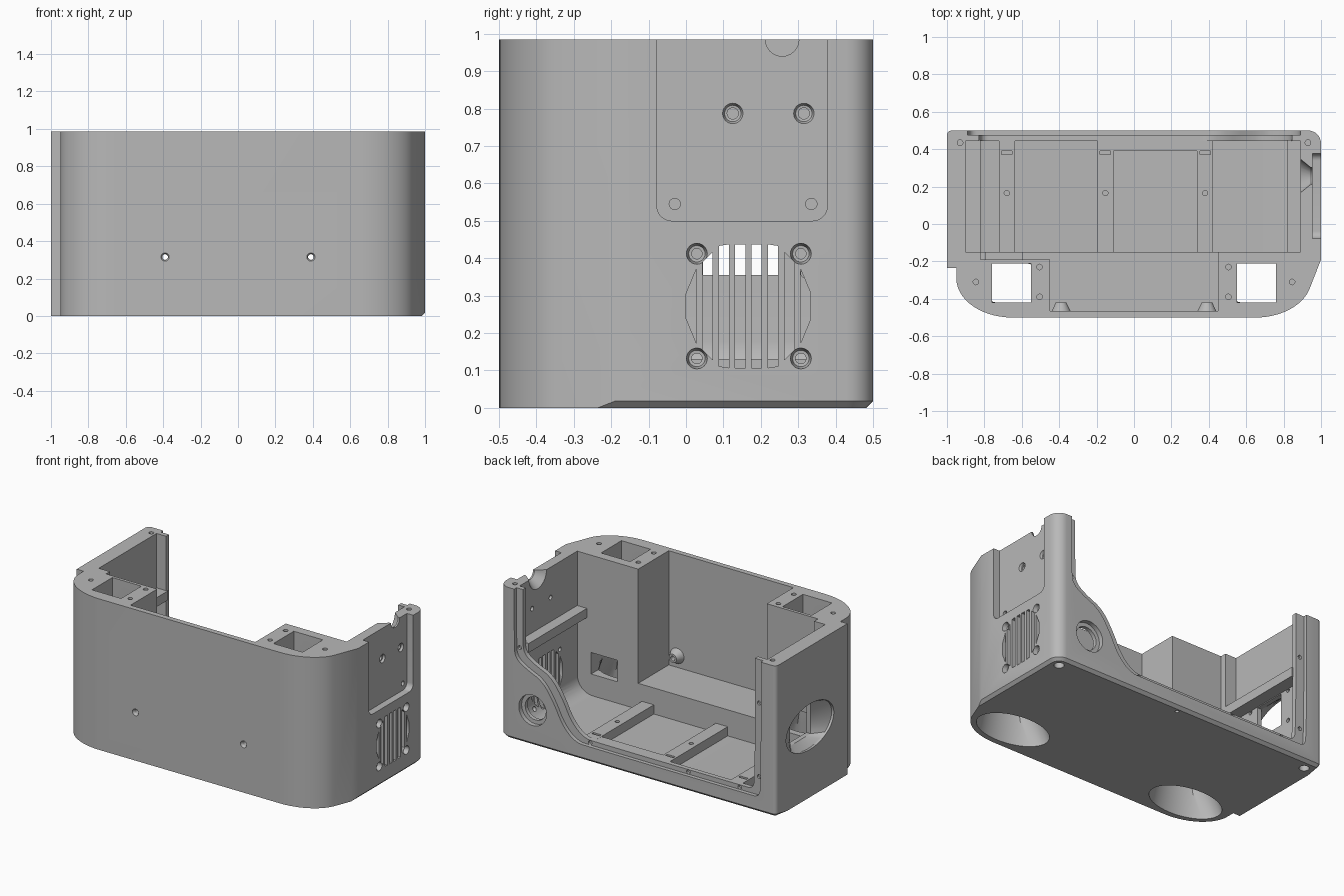
import bpy, bmesh, math
from mathutils import Vector

if "Cube" in bpy.data.objects:
    bpy.data.objects.remove(bpy.data.objects["Cube"])

H = 0.985
grey = bpy.data.materials.new("light_grey")
grey.diffuse_color = (0.48, 0.48, 0.48, 1)
grey.use_nodes = True
grey.node_tree.nodes["Principled BSDF"].inputs["Base Color"].default_value = grey.diffuse_color


def place(axis, u, v, d):
    return {"x": (d, u, v), "y": (u, d, v), "z": (u, v, d)}[axis]


def loft(name, axis, rings):
    """Solid through a list of (depth, [(u, v), ...]) sections."""
    bm = bmesh.new()
    vs = [[bm.verts.new(place(axis, u, v, d)) for u, v in pts] for d, pts in rings]
    n = len(vs[0])
    for a, b in zip(vs, vs[1:]):
        for i in range(n):
            bm.faces.new((a[i], a[(i + 1) % n], b[(i + 1) % n], b[i]))
    bm.faces.new(vs[0])
    bm.faces.new(vs[-1])
    bmesh.ops.recalc_face_normals(bm, faces=bm.faces)
    me = bpy.data.meshes.new(name)
    bm.to_mesh(me)
    bm.free()
    me.materials.append(grey)
    ob = bpy.data.objects.new(name, me)
    bpy.context.collection.objects.link(ob)
    return ob


def prism(name, axis, pts, lo, hi):
    return loft(name, axis, [(lo, pts), (hi, pts)])


def box(name, x0, x1, y0, y1, z0, z1):
    return prism(name, "z", [(x0, y0), (x1, y0), (x1, y1), (x0, y1)], z0, z1)


def oval(cu, cv, ru, rv=None, n=24):
    rv = rv or ru
    return [(cu + ru * math.cos(math.tau * i / n), cv + rv * math.sin(math.tau * i / n)) for i in range(n)]


def square(cu, cv, r, n=48):
    out = []
    for i in range(n):
        c, s = math.cos(math.tau * i / n), math.sin(math.tau * i / n)
        m = max(abs(c), abs(s))
        out.append((cu + r * c / m, cv + r * s / m))
    return out


def rod(axis, u, v, *steps):
    """Turned cutter: steps are (depth, radius)."""
    return loft("cutter", axis, [(d, oval(u, v, r)) for d, r in steps])


def arc(cx, cy, rx, ry, a0, a1, n=8):
    return [(cx + rx * math.cos(math.radians(a0 + (a1 - a0) * i / n)),
             cy + ry * math.sin(math.radians(a0 + (a1 - a0) * i / n))) for i in range(n + 1)]


def cut(target, cutter, op="DIFFERENCE"):
    m = target.modifiers.new("cut", "BOOLEAN")
    m.operation, m.object, m.solver = op, cutter, "EXACT"
    bpy.context.view_layer.objects.active = target
    bpy.ops.object.modifier_apply(modifier=m.name)
    bpy.data.objects.remove(cutter, do_unlink=True)


def smooth_path(pts, times=2):
    for _ in range(times):
        out = [pts[0]]
        for a, b in zip(pts, pts[1:]):
            a, b = Vector(a), Vector(b)
            out += [tuple(a.lerp(b, 0.25)), tuple(a.lerp(b, 0.75))]
        pts = out + [pts[-1]]
    return pts


# Outer block with rounded corners and chamfered foot
plan = (arc(0.93, 0.43, 0.07, 0.07, 0, 90) + arc(-0.975, 0.475, 0.025, 0.025, 90, 180, 4)
        + [(-1, -0.235), (-0.95, -0.235)] + arc(-0.65, -0.29, 0.3, 0.21, 180, 270, 14)
        + arc(0.65, -0.29, 0.3, 0.21, 270, 343, 12) + [(1, -0.19)])
shell = prism("housing", "z", plan, 0, H)
bm = bmesh.new()
bm.from_mesh(shell.data)
foot = [e for e in bm.edges if all(v.co.z < 0.001 and v.co.y > -0.22 for v in e.verts)]
bmesh.ops.bevel(bm, geom=foot, offset=0.018, segments=1, affect="EDGES", clamp_overlap=True)
bm.to_mesh(shell.data)
bm.free()

# Main cavity with rounded floor sides, and raised front bay
cavity = ([(-0.9, 1.2)] + arc(-0.79, 0.18, 0.11, 0.11, 180, 270)
          + arc(0.78, 0.18, 0.11, 0.11, 270, 360) + [(0.89, 1.2)])
cut(shell, prism("cutter", "y", cavity, -0.15, 0.445))
cut(shell, box("cutter", -0.82, -0.45, -0.19, -0.1, 0.24, 1.2))
cut(shell, box("cutter", -0.45, 0.45, -0.465, -0.1, 0.24, 1.2))

# Back opening: stepped rim with S-shaped rise
rim = [(-0.89, 1.1), (-0.89, 0.16), (-0.87, 0.10), (-0.8, 0.10), (0.36, 0.10), (0.45, 0.105), (0.54, 0.185),
       (0.61, 0.33), (0.69, 0.44), (0.8, 0.485), (0.885, 0.54), (0.89, 0.64), (0.89, 1.1)]
lip = [(x + 0.06 if x < -0.5 else x - 0.045, z + 0.03) for x, z in rim]
cut(shell, prism("cutter", "y", smooth_path(rim), 0.475, 0.6))
cut(shell, prism("cutter", "y", smooth_path(lip), 0.40, 0.48))
# Round socket and rim screw holes in the back wall
cut(shell, rod("y", 0.757, 0.23, (0.4, 0.075), (0.47, 0.075), (0.471, 0.1), (0.6, 0.1)))
for x, z in [(0.36, 0.115), (-0.35, 0.115), (-0.72, 0.115), (-0.86, 0.22), (-0.86, 0.7), (0.868, 0.6)]:
    cut(shell, rod("y", x, z, (0.46, 0.013), (0.5, 0.013)))

# Flared ports through both front columns, with a window at the rear
for s in (-1, 1):
    c = (s * 0.655, -0.315)
    cut(shell, loft("cutter", "z", [(-0.02, oval(*c, 0.25, 0.15, 48)), (0.02, oval(*c, 0.245, 0.148, 48)),
                                    (0.14, oval(*c, 0.19, 0.13, 48)),
                                    (0.38, square(*c, 0.105)), (1.1, square(*c, 0.105))]))
    x0, x1 = sorted((s * 0.6, s * 0.79))
    cut(shell, box("cutter", x0, x1, -0.3, -0.12, 0.21, 0.35))
    for x, y in [(0.845, -0.31), (0.505, -0.23), (0.505, -0.39), (0.93, 0.435)]:
        cut(shell, rod("z", s * x, y, (0.85, 0.015), (1.1, 0.015)))
    cut(shell, rod("z", s * 0.93, 0.43, (-0.1, 0.03), (0.06, 0.03)))
cut(shell, rod("z", 0.06, 0.46, (-0.1, 0.012), (0.05, 0.012)))

# Oval flare with square window in the left wall
cut(shell, loft("cutter", "x", [(-1.05, oval(0.15, 0.46, 0.25, 0.15, 48)), (-0.985, oval(0.15, 0.46, 0.245, 0.148, 48)),
                                (-0.93, square(0.15, 0.46, 0.105)), (-0.85, square(0.15, 0.46, 0.105))]))
for y in (-0.02, 0.32):
    for z in (0.36, 0.56):
        cut(shell, rod("x", y, z, (-0.93, 0.013), (-0.85, 0.013)))

# Right wall: plate recess, cable notch, screw holes
recess = [(-0.078, 1.1)] + arc(-0.038, 0.54, 0.04, 0.04, 180, 270) + arc(0.338, 0.54, 0.04, 0.04, 270, 360) + [(0.378, 1.1)]
cut(shell, prism("cutter", "x", recess, 0.955, 1.1))
cut(shell, rod("x", 0.257, 0.985, (0.8, 0.09), (0.89, 0.09), (0.945, 0.045), (1.1, 0.045)))
for y in (0.125, 0.315):
    cut(shell, rod("x", y, 0.787, (0.8, 0.015), (0.94, 0.015), (0.941, 0.022), (0.97, 0.033)))
for y in (-0.03, 0.335):
    cut(shell, rod("x", y, 0.545, (0.91, 0.015), (1.0, 0.015)))

# Fan grille: eight slots in an octagon plus corner screws
gy, gz = 0.167, 0.272


def reach(d):
    return min(0.165, 0.24 - abs(d), 0.03 + (0.168 - abs(d)) * 2.4)


for i in range(8):
    a = (i - 3.5) * 0.0437 - 0.0135
    b = a + 0.027
    cut(shell, prism("cutter", "x", [(gy + a, gz - reach(a)), (gy + b, gz - reach(b)),
                                     (gy + b, gz + reach(b)), (gy + a, gz + reach(a))], 0.75, 1.1))
for y in (0.029, 0.307):
    for z in (0.132, 0.412):
        cut(shell, rod("x", y, z, (0.75, 0.014), (0.97, 0.014), (0.971, 0.022), (1.01, 0.03)))

# Front screw bosses and countersunk holes
for x in (-0.39, 0.39):
    cut(shell, rod("y", x, 0.315, (-0.48, 0.05), (-0.465, 0.05), (-0.42, 0.028)), "UNION")
    cut(shell, rod("y", x, 0.315, (-0.51, 0.027), (-0.485, 0.015), (-0.4, 0.015)))

parts = [shell]

# Floor rails with a slot and a screw hole each
for i, x in enumerate((-0.68, -0.153, 0.38)):
    rail = box("floor_rail_%d" % (i + 1), x - 0.043, x + 0.043, -0.16, 0.45, 0.06, 0.13)
    cut(rail, rod("z", x, 0.165, (0.09, 0.014), (0.2, 0.014)))
    cut(rail, box("cutter", x - 0.028, x + 0.028, 0.372, 0.39, 0.09, 0.2))
    parts.append(rail)
parts.append(box("floor_ledge", -0.115, 0.342, 0.39, 0.45, 0.06, 0.129))

# Side support bars
parts.append(box("left_bar", -0.91, -0.82, -0.16, 0.45, 0.57, 0.63))
parts.append(box("right_bar", 0.82, 0.9, -0.16, 0.45, 0.57, 0.63))

for ob in parts:
    bpy.ops.object.select_all(action="DESELECT")
    ob.select_set(True)
    bpy.context.view_layer.objects.active = ob
    bpy.ops.object.shade_smooth_by_angle(angle=math.radians(25))
